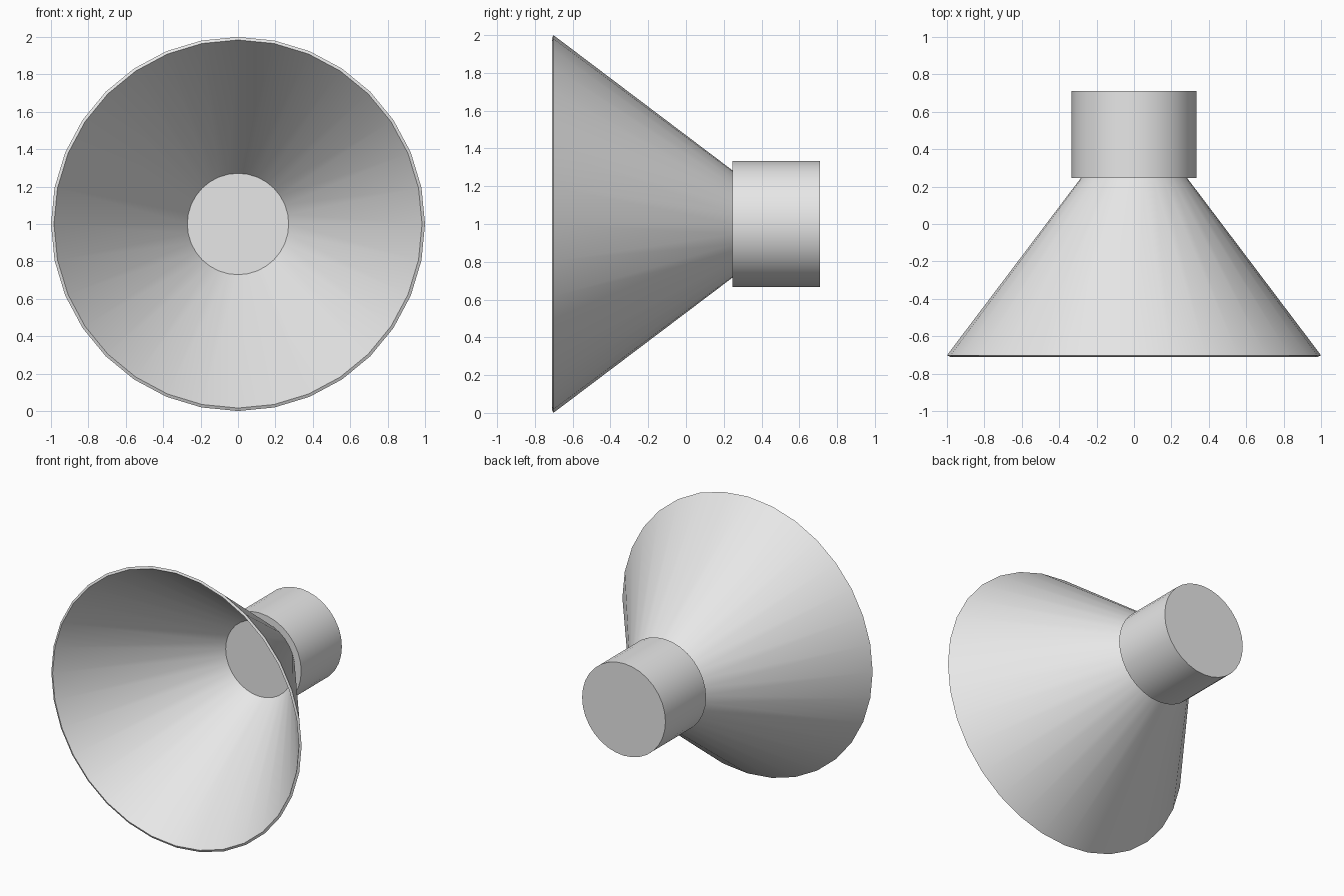
import bpy
import math

SIDES = 32
AXIS_HEIGHT = 1.0

cube = bpy.data.objects.get("Cube")
if cube:
    bpy.data.objects.remove(cube, do_unlink=True)

grey = bpy.data.materials.new("light_grey")
grey.use_nodes = True
colour = (0.8, 0.8, 0.8, 1.0)
grey.diffuse_color = colour
grey.node_tree.nodes["Principled BSDF"].inputs["Base Color"].default_value = colour


def finish(obj, name):
    """Name, colour and smooth a part."""
    obj.name = obj.data.name = name
    obj.data.materials.clear()
    obj.data.materials.append(grey)
    bpy.ops.object.select_all(action="DESELECT")
    obj.select_set(True)
    bpy.context.view_layer.objects.active = obj
    bpy.ops.object.shade_smooth_by_angle(angle=math.radians(30))


def lathe(name, profile):
    """Revolve a closed (radius, y) profile about the front-to-back axis."""
    verts, faces = [], []
    count = len(profile)
    for i in range(SIDES):
        a = 2 * math.pi * i / SIDES
        verts += [(r * math.sin(a), y, AXIS_HEIGHT + r * math.cos(a)) for r, y in profile]
        nxt = (i + 1) % SIDES
        for j in range(count):
            k = (j + 1) % count
            faces.append((i * count + j, i * count + k, nxt * count + k, nxt * count + j))
    mesh = bpy.data.meshes.new(name)
    mesh.from_pydata(verts, [], faces)
    obj = bpy.data.objects.new(name, mesh)
    bpy.context.collection.objects.link(obj)
    finish(obj, name)


# Thin flared horn, with its rim cut square to the wall
lathe("horn", [(1.0, -0.702), (0.281, 0.25), (0.268, 0.25), (0.984, -0.71)])

# Solid cylinder behind the horn
front, back = 0.246, 0.71
bpy.ops.mesh.primitive_cylinder_add(
    vertices=SIDES, radius=0.333, depth=back - front,
    location=(0, (front + back) / 2, AXIS_HEIGHT), rotation=(math.pi / 2, 0, 0))
finish(bpy.context.object, "driver_body")
